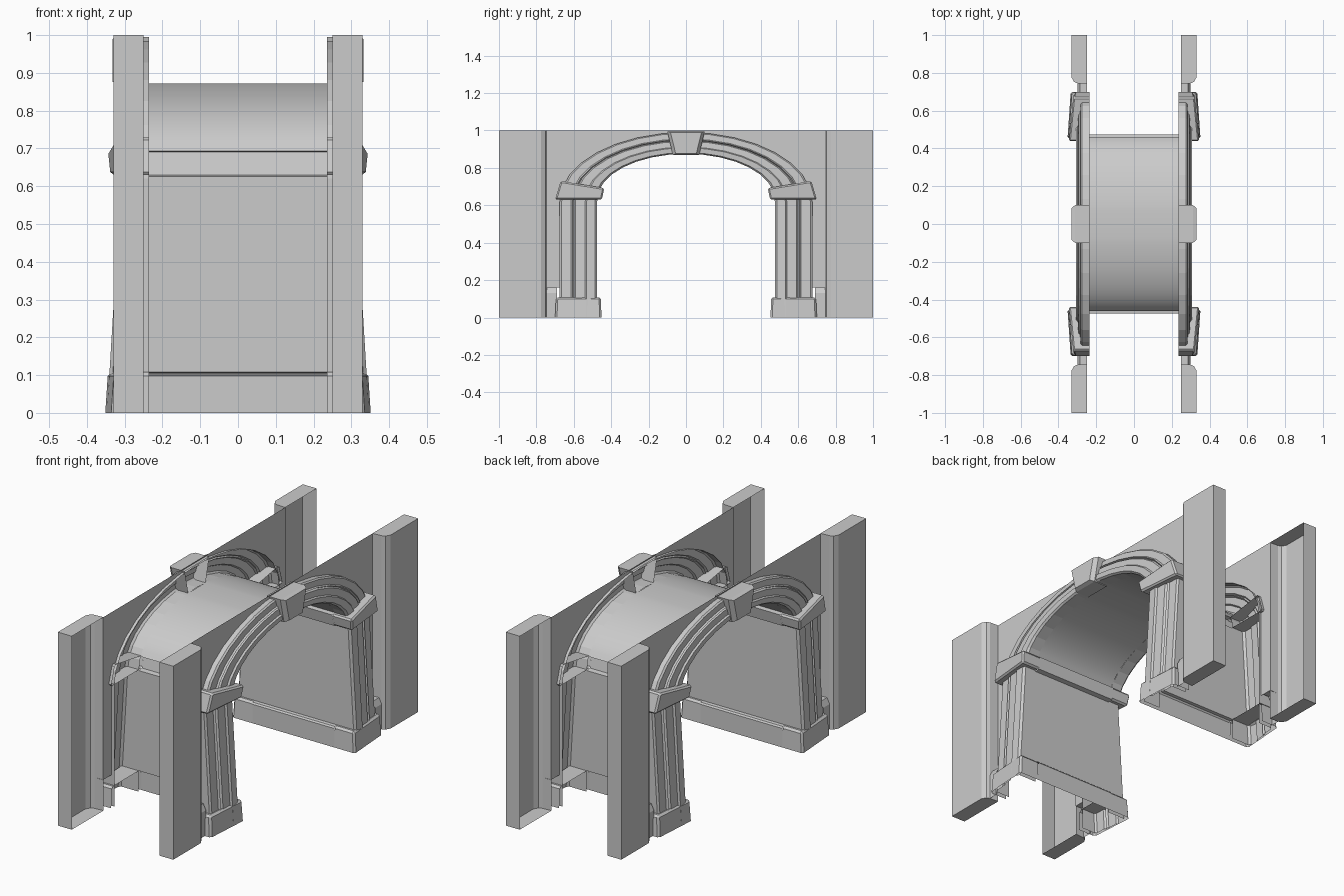
import bpy, bmesh
from math import sin, cos, pi, radians
from mathutils import Vector

if "Cube" in bpy.data.objects:
    bpy.data.objects.remove(bpy.data.objects["Cube"])


def build(name, verts, faces, hint=(1, 0, 0), bevel=0):
    """Mesh for the +x/+y quarter, mirrored to all four quarters."""
    bm = bmesh.new()
    vs = [bm.verts.new(v) for v in verts]
    for f in faces:
        bm.faces.new([vs[i] for i in f])
    bmesh.ops.recalc_face_normals(bm, faces=bm.faces[:])
    bm.normal_update()
    # open sheets: make the mean normal agree with the visible side
    if sum((f.normal * f.calc_area() for f in bm.faces), Vector()).dot(Vector(hint)) < 0:
        bmesh.ops.reverse_faces(bm, faces=bm.faces[:])
    if bevel:
        edges = [e for e in bm.edges if len(e.link_faces) == 2]
        bmesh.ops.bevel(bm, geom=edges, offset=bevel, segments=1, affect='EDGES')
    mesh = bpy.data.meshes.new(name)
    bm.to_mesh(mesh)
    bm.free()
    ob = bpy.data.objects.new(name, mesh)
    bpy.context.collection.objects.link(ob)
    m = ob.modifiers.new("Mirror", 'MIRROR')
    m.use_axis = (True, True, False)
    m.merge_threshold = 0.0005
    return ob


def loft(name, rows, **kw):
    """Quad sheet through rows of points."""
    n = len(rows[0])
    verts = [p for r in rows for p in r]
    faces = [(i * n + j, i * n + j + 1, (i + 1) * n + j + 1, (i + 1) * n + j)
             for i in range(len(rows) - 1) for j in range(n - 1)]
    return build(name, verts, faces, **kw)


BACK, WALL = 0.235, 0.25

# Column and arch moulding: one stepped profile swept up the jamb and over
SEG = 8
stations = [((0.675, 0.0), (0.475, 0.0)), ((0.675, 0.62), (0.475, 0.62))]
for i in range(1, SEG + 1):
    a = pi / 2 * i / SEG
    stations.append(((0.675 * cos(a), 0.62 + 0.37 * sin(a)),
                     (0.475 * cos(a), 0.63 + 0.245 * sin(a))))
profile = [(1, BACK), (1, 0.275), (0.95, 0.283), (0.70, 0.285), (0.66, 0.294),
           (0.62, 0.285), (0.58, 0.295), (0.32, 0.298), (0.28, 0.307), (0.06, 0.305),
           (0, 0.295), (0, BACK)]
rows = []
for (yo, zo), (yi, zi) in stations:
    lean = max(0, 0.66 - zo) * 0.06
    rows.append([(x + (lean if x > BACK else 0), yi + (yo - yi) * t, zi + (zo - zi) * t)
                 for t, x in profile])
loft("arch_moulding", rows)

# Wall sheet above and beside the arch
outer = [(0.745, 0.16), (0.675, 0.16)] + [s[0] for s in stations[1:]]
outer[2] = (0.6749, 0.62)
loft("wall_panel", [[(WALL, y, z), (WALL, y, 1)] for y, z in outer])

# End pilasters, open at the back
plan = [(WALL, 0.742), (0.30, 0.745), (0.317, 0.752), (0.33, 0.775), (0.33, 1), (WALL, 1)]
n = len(plan)
build("end_pilaster", [(x, y, z) for z in (0, 1) for x, y in plan],
      [(i, i + 1, n + i + 1, n + i) for i in range(n - 1)]
      + [tuple(range(n)), tuple(range(n, 2 * n))])

# Short skirting between column and pilaster
skirt = [(0.30, 0), (0.30, 0.13), (0.285, 0.16), (WALL, 0.16)]
loft("skirting", [[(x, y, z) for x, z in skirt] for y in (0.69, 0.745)])

# Passage lining: plinth, jamb, impost band and vault
lining = [(0.452, 0), (0.452, 0.098), (0.458, 0.106), (0.475, 0.108), (0.475, 0.626),
          (0.45, 0.63), (0.437, 0.69), (0.461, 0.693)]
VS = 20
for i in range(1, VS):
    a = 0.25 + (pi / 2 - 0.25 - 0.15) * i / VS
    lining.append((0.475 * cos(a), 0.63 + 0.245 * sin(a)))
lining += [(0.07, 0.872), (0, 0.872)]
passage = loft("passage_lining", [[(x, y, z) for y, z in lining] for x in (0, BACK)],
               hint=(0, -1, -0.3))


def block(name, back, front, bevel, skip=()):
    """Block from a back outline to a front outline, open at the back."""
    k = len(back)
    faces = [(i, (i + 1) % k, k + (i + 1) % k, k + i) for i in range(k) if i not in skip]
    return build(name, back + front, faces + [tuple(range(k, 2 * k))], bevel=bevel)


# Column plinth, open underneath
block("column_plinth",
      [(BACK, 0.452, 0), (BACK, 0.70, 0), (BACK, 0.695, 0.108), (BACK, 0.455, 0.108)],
      [(0.352, 0.452, 0), (0.335, 0.70, 0), (0.328, 0.695, 0.108), (0.345, 0.455, 0.108)],
      0.010, skip=(0,))

# Sloping impost block
block("impost",
      [(BACK, 0.45, 0.63), (BACK, 0.70, 0.63), (BACK, 0.67, 0.73), (BACK, 0.437, 0.692)],
      [(0.338, 0.45, 0.63), (0.315, 0.70, 0.63), (0.322, 0.67, 0.73), (0.345, 0.437, 0.692)],
      0.008)

# Keystone with chamfered face (half, mirrored across y = 0)
key = [[(x, 0, zb), (x, yb, zb), (x, yt, zt), (x, 0, zt)]
       for x, yb, yt, zb, zt in ((BACK, 0.07, 0.10, 0.868, 0.995),
                                 (0.312, 0.07, 0.10, 0.868, 0.995),
                                 (0.332, 0.055, 0.083, 0.876, 0.99))]
kv = [p for r in key for p in r]
kf = [(i * 4 + j, i * 4 + j + 1, i * 4 + j + 5, i * 4 + j + 4)
      for i in range(2) for j in range(3)] + [(8, 9, 10, 11)]
build("keystone", kv, kf)

# Smooth only the vault
bpy.ops.object.select_all(action='DESELECT')
passage.select_set(True)
bpy.context.view_layer.objects.active = passage
bpy.ops.object.shade_smooth_by_angle(angle=radians(25))
